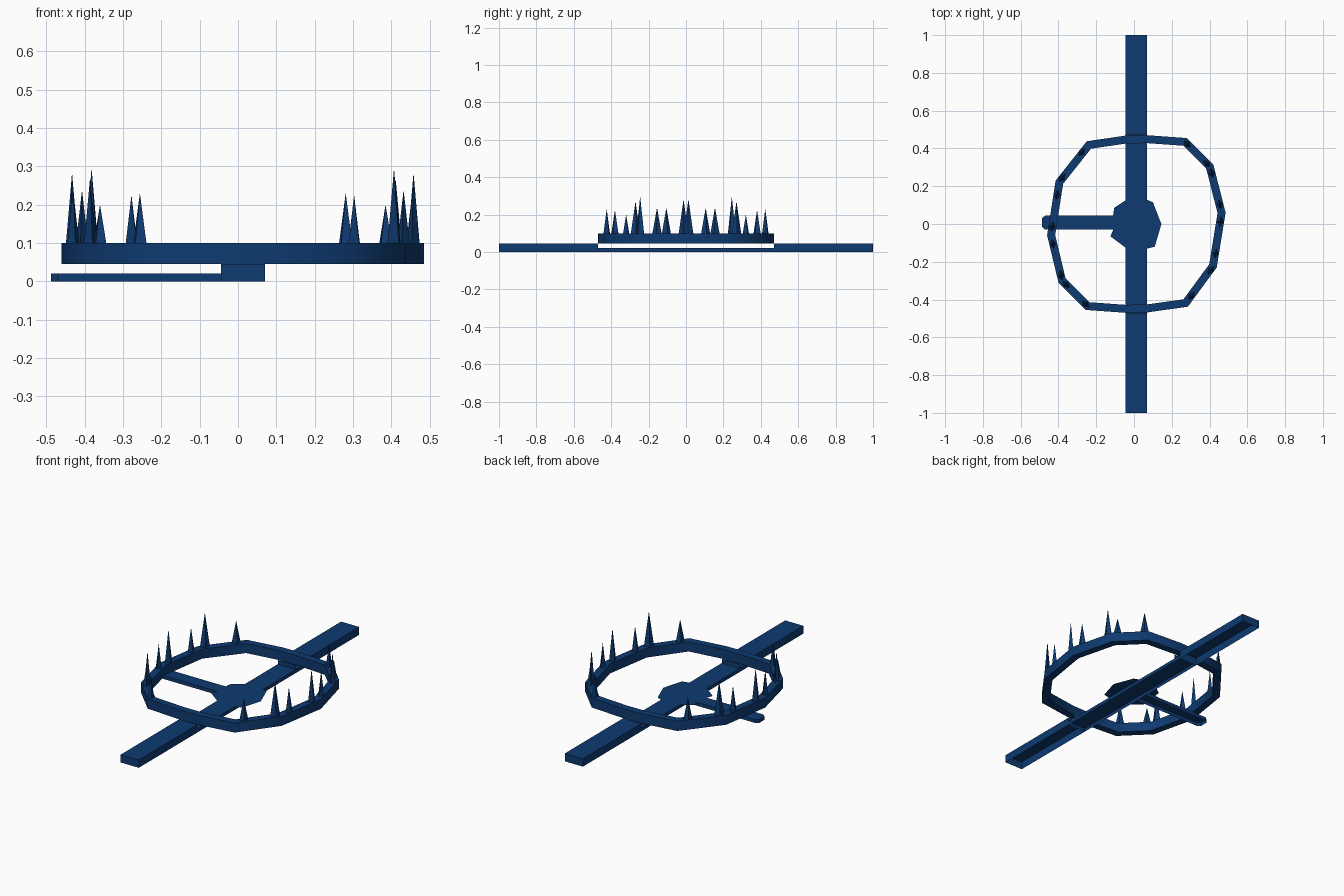
import bpy, bmesh, math
from mathutils import Vector, Matrix

if "Cube" in bpy.data.objects:
    bpy.data.objects.remove(bpy.data.objects["Cube"], do_unlink=True)

blue = bpy.data.materials.new("dark_blue_steel")
blue.use_nodes = True
blue.diffuse_color = (0.0044, 0.043, 0.165, 1)
blue.node_tree.nodes["Principled BSDF"].inputs["Base Color"].default_value = blue.diffuse_color


def finish(name, bm):
    mesh = bpy.data.meshes.new(name)
    bm.to_mesh(mesh)
    bm.free()
    mesh.materials.append(blue)
    ob = bpy.data.objects.new(name, mesh)
    bpy.context.collection.objects.link(ob)
    return ob


def open_shell(name, outline, z0, z1):
    """Counter-clockwise outline with a top and walls, hollow below."""
    bm = bmesh.new()
    top = [bm.verts.new((x, y, z1)) for x, y in outline]
    bm.faces.new(top)
    if z1 > z0:
        low = [bm.verts.new((x, y, z0)) for x, y in outline]
        for i in range(len(top)):
            j = (i + 1) % len(top)
            bm.faces.new((low[i], low[j], top[j], top[i]))
    return finish(name, bm)


def rect(x0, x1, y0, y1):
    return [(x0, y0), (x1, y0), (x1, y1), (x0, y1)]


LEFT, RIGHT = -0.045, 0.07
MID_Z, BAR_Z, RING_Z = 0.02, 0.045, 0.1
CENTRE = (LEFT + RIGHT) / 2

# Base bar: low middle with raised ends
open_shell("base_bar_middle", rect(LEFT, RIGHT, -0.47, 0.47), 0, MID_Z)
open_shell("base_bar_front", rect(LEFT, RIGHT, -1, -0.47), 0, BAR_Z)
open_shell("base_bar_back", rect(LEFT, RIGHT, 0.47, 1), 0, BAR_Z)

# Thin walls carrying the jaws on the bar
for name, side in (("front_jaw_support", -1), ("back_jaw_support", 1)):
    bm = bmesh.new()
    bm.faces.new([bm.verts.new((x, 0.425 * side, z)) for x, z in
                  rect(LEFT, RIGHT, MID_Z, BAR_Z)])
    finish(name, bm)

# Trigger pan and side arm
open_shell("trigger_pan", [
    (0.145, 0), (0.1, 0.115), (0.065, 0.13), (-0.045, 0.125), (-0.105, 0.085),
    (-0.11, 0.05), (-0.11, -0.03), (-0.125, -0.065), (-0.045, -0.125),
    (0.07, -0.13), (0.11, -0.12)], MID_Z, MID_Z)
open_shell("side_arm", [
    (LEFT, -0.03), (LEFT, 0.045), (-0.47, 0.045), (-0.488, 0.03),
    (-0.488, -0.015), (-0.47, -0.03)], 0, MID_Z)

# Jaw ring: a mitred band following an irregular outline
outer = [Vector(p) for p in [
    (0.07, 0.47), (LEFT, 0.468), (-0.25, 0.438), (-0.415, 0.23), (-0.46, -0.06),
    (-0.4, -0.31), (-0.255, -0.455), (LEFT, -0.47), (0.07, -0.468),
    (0.285, -0.438), (0.438, -0.23), (0.485, 0.06), (0.42, 0.315), (0.28, 0.455)]]
count = len(outer)
inner = []
for i, p in enumerate(outer):
    a = (p - outer[i - 1]).normalized()
    b = (outer[(i + 1) % count] - p).normalized()
    na, nb = Vector((-a.y, a.x)), Vector((-b.y, b.x))
    inner.append(p + (na + nb) * 0.042 / (1 + na.dot(nb)))
bm = bmesh.new()
loops = [[bm.verts.new((p.x, p.y, z)) for p in path] for path, z in
         ((outer, BAR_Z), (outer, RING_Z), (inner, RING_Z), (inner, BAR_Z))]
for k in range(4):
    lo, hi = loops[k], loops[(k + 1) % 4]
    for i in range(count):
        j = (i + 1) % count
        bm.faces.new((lo[i], lo[j], hi[j], hi[i]))
ring = finish("jaw_ring", bm)
bpy.ops.object.select_all(action="DESELECT")
ring.select_set(True)
bpy.context.view_layer.objects.active = ring
bpy.ops.object.shade_smooth_by_angle(angle=math.radians(50))

# Teeth: slim pyramids on one jaw, repeated by a half turn on the other
teeth = [(-0.278, 0.38, 0.225), (-0.382, 0.245, 0.295), (-0.407, 0.155, 0.238),
         (-0.433, -0.013, 0.283), (-0.43, -0.105, 0.237), (-0.386, -0.27, 0.27),
         (-0.36, -0.32, 0.2), (-0.256, -0.424, 0.23)]


def tangent_angle(x, y):
    """Direction of the ring edge closest to the point."""
    def gap(i):
        a, b = outer[i - 1], outer[i]
        t = max(0, min(1, (Vector((x, y)) - a).dot(b - a) / (b - a).length_squared))
        return (a.lerp(b, t) - Vector((x, y))).length
    i = min(range(count), key=gap)
    d = outer[i] - outer[i - 1]
    return math.atan2(d.y, d.x)


for jaw, turn in (("right_jaw_teeth", 0), ("left_jaw_teeth", math.pi)):
    bm = bmesh.new()
    for x, y, tip in teeth:
        height = tip - RING_Z
        length = 0.019 + 0.04 * max(0, height - 0.1)
        place = (Matrix.Translation((x, y, RING_Z + height / 2))
                 @ Matrix.Rotation(tangent_angle(x, y), 4, "Z")
                 @ Matrix.Diagonal((length + 0.004, 0.016, 1, 1)))
        bmesh.ops.create_cone(bm, cap_ends=True, segments=4, radius1=1,
                              radius2=0, depth=height, matrix=place)
    bmesh.ops.rotate(bm, verts=bm.verts, cent=(CENTRE, 0, 0),
                     matrix=Matrix.Rotation(turn, 3, "Z"))
    finish(jaw, bm)
